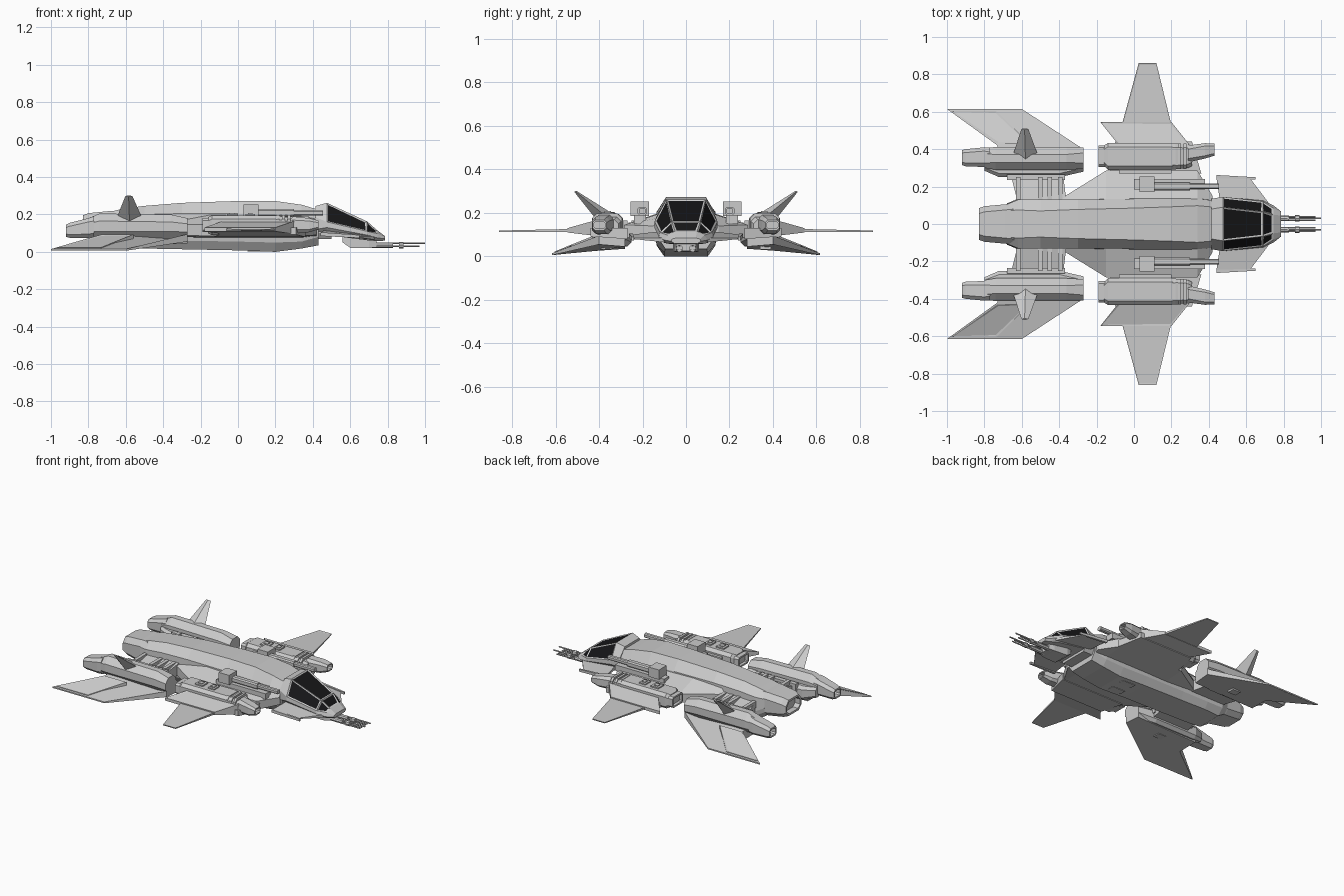
import bpy, bmesh, math
from mathutils import Matrix

glass = bpy.data.materials.new("dark_glass")
glass.diffuse_color = (0.008, 0.008, 0.009, 1)


def finish(name, bm, mirror):
    me = bpy.data.meshes.new(name)
    bm.to_mesh(me)
    bm.free()
    ob = bpy.data.objects.new(name, me)
    bpy.context.collection.objects.link(ob)
    if mirror:
        m = ob.modifiers.new("mirror", 'MIRROR')
        m.use_axis = (False, True, False)
        m.use_mirror_merge = False
    return ob


def loft(name, rings, mirror=True, hollow=None, windows=(), frame=0.012):
    """Skin a list of point rings; hollow=(rim, depth) sinks the first cap."""
    bm = bmesh.new()
    vs = [[bm.verts.new(p) for p in r] for r in rings]
    n = len(rings[0])
    grid = {}
    for i in range(len(vs) - 1):
        for j in range(n):
            k = (j + 1) % n
            grid[i, j] = bm.faces.new((vs[i][j], vs[i][k], vs[i + 1][k], vs[i + 1][j]))
    cap = bm.faces.new(vs[0])
    bm.faces.new(vs[-1])
    bmesh.ops.recalc_face_normals(bm, faces=bm.faces)
    if hollow:
        bmesh.ops.inset_individual(bm, faces=[cap], thickness=hollow[0])
        r = bmesh.ops.extrude_discrete_faces(bm, faces=[cap])
        bmesh.ops.translate(bm, verts=r['faces'][0].verts, vec=(hollow[1], 0, 0))
    if windows:
        panes = [grid[w] for w in windows]
        bmesh.ops.inset_individual(bm, faces=panes, thickness=frame, depth=-0.004)
        for f in panes:
            f.material_index = 1
    ob = finish(name, bm, mirror)
    if windows:
        ob.data.materials.append(None)
        ob.data.materials.append(glass)
    return ob


def sym(x, half):
    """Ring symmetric about y=0 from a half profile listed top to bottom."""
    return [(x, y, z) for y, z in half] + [(x, -y, z) for y, z in reversed(half)]


def cham(x, y0, y1, z0, z1, c=0.02):
    """Rectangle with cut corners at station x."""
    return [(x, y0 + c, z0), (x, y1 - c, z0), (x, y1, z0 + c), (x, y1, z1 - c),
            (x, y1 - c, z1), (x, y0 + c, z1), (x, y0, z1 - c), (x, y0, z0 + c)]


def slab(name, pts, panel=0):
    """Plate from (x, y, top, bottom) corners with an optional sunk top panel."""
    bm = bmesh.new()
    t = [bm.verts.new((x, y, a)) for x, y, a, b in pts]
    u = [bm.verts.new((x, y, b)) for x, y, a, b in pts]
    n = len(pts)
    top = bm.faces.new(t)
    bm.faces.new(u[::-1])
    for i in range(n):
        k = (i + 1) % n
        bm.faces.new((t[i], t[k], u[k], u[i]))
    bmesh.ops.recalc_face_normals(bm, faces=bm.faces)
    if panel:
        bmesh.ops.inset_individual(bm, faces=[top], thickness=panel, depth=-0.003)
    return finish(name, bm, True)


def box(name, x0, x1, y0, y1, z0, z1, mirror=True):
    bm = bmesh.new()
    bmesh.ops.create_cube(bm, size=1, matrix=Matrix.Translation(((x0 + x1) / 2, (y0 + y1) / 2, (z0 + z1) / 2))
                          @ Matrix.Diagonal((x1 - x0, y1 - y0, z1 - z0, 1)))
    return finish(name, bm, mirror)


def rod(name, x0, x1, y, z, r, sides=8):
    bm = bmesh.new()
    bmesh.ops.create_cone(bm, cap_ends=True, segments=sides, radius1=r, radius2=r, depth=x1 - x0,
                          matrix=Matrix.Translation(((x0 + x1) / 2, y, z)) @ Matrix.Rotation(math.pi / 2, 4, 'Y'))
    return finish(name, bm, True)


# main fuselage: x, top half width, top z, side half width, side z, keel z, bottom half width, bottom z
hull = [(-.68, .07, .215, .105, .18, .09, .08, .06), (-.62, .075, .23, .13, .19, .06, .09, .02),
        (-.5, .07, .246, .13, .20, .06, .10, .018), (-.3, .078, .262, .13, .205, .06, .10, .014),
        (0, .085, .272, .135, .205, .055, .10, .008), (.2, .092, .272, .135, .2, .05, .10, .0),
        (.34, .098, .252, .135, .19, .055, .10, .018), (.43, .09, .225, .125, .18, .08, .095, .035)]
loft("fuselage", [sym(x, [(a, za), (b, zb), (b + .005, zk + .03), (b, zk), (c, zc)])
                  for x, a, za, b, zb, zk, c, zc in hull], False)

# wide shoulders blending hull to the wings
loft("shoulder_hull", [sym(x, [(.11, zt), (w, zs), (w, zb + .01), (.11, zb)]) for x, w, zt, zs, zb in
                       [(-.40, .13, .19, .15, .08), (-.15, .285, .205, .145, .075),
                        (.34, .285, .20, .145, .075), (.42, .15, .18, .14, .08)]], False)

# tail engine
loft("tail_engine", [sym(x, [(w - .03, zt), (w, zt - .035), (w, zb + .03), (w - .03, zb)]) for x, w, zt, zb in
                     [(-.83, .085, .195, .085), (-.80, .095, .207, .075), (-.69, .105, .218, .06),
                      (-.64, .11, .22, .06)]], False, hollow=(.015, .04))

# cockpit and nose
loft("neck", [sym(x, [(.085, .22), (.12, .17), (.12, .10), (.1, .07)]) for x in (.40, .5)], False)
nose = [(.415, .08, .245, .135, .185, .135, .12, .10, .09), (.475, .09, .262, .145, .16, .145, .13, .11, .09),
        (.69, .066, .163, .12, .11, .125, .09, .10, .062), (.745, .05, .115, .085, .098, .10, .075, .08, .058),
        (.785, .045, .085, .065, .08, .068, .07, .055, .06)]
loft("cockpit", [sym(x, [(a, za), (b, zb), (c, zc), (d, zd)]) for x, a, za, b, zb, c, zc, d, zd in nose],
     False, windows=[(1, 0), (1, 6), (1, 7), (2, 0), (2, 6), (2, 7)])

# nose side plates
slab("nose_fin", [(.46, .12, .115, .09), (.44, .25, .10, .094), (.62, .245, .085, .08), (.73, .10, .085, .065)])
slab("nose_fin_tip", [(.44, .245, .105, .085), (.44, .262, .105, .085), (.65, .25, .09, .074), (.65, .238, .09, .074)])

# twin chin guns
loft("gun_mount", [sym(x, [(w, zt), (w, zb)]) for x, w, zt, zb in
                   [(.56, .05, .09, .05), (.60, .06, .09, .022), (.70, .055, .08, .02), (.74, .045, .07, .025)]], False)
rod("gun_body", .68, .83, .03, .036, .015)
rod("gun_collar", .86, .885, .03, .036, .017)
for i in range(3):
    a = math.radians(90 + 120 * i)
    rod("gun_barrel", .82, 1.0 - .03 * (i > 0), .03 + .011 * math.cos(a), .036 + .011 * math.sin(a), .0045, 6)

# shoulder cannons
box("cannon_housing", .03, .11, .17, .255, .185, .252)
box("cannon_base", .0, .38, .185, .24, .15, .19)
loft("cannon_shroud", [cham(x, .18, .222, .19, .228, .008) for x in (.11, .30)])
loft("cannon_barrel", [cham(x, .186, .216, .195, .222, .006) for x in (.29, .455)], hollow=None)

# mid engine pods
loft("mid_pod_exhaust", [cham(x, .305, .42, .105, .18, .012) for x in (-.19, -.155)], hollow=(.012, .02))
loft("mid_pod", [cham(-.16, .31, .42, .1, .185), cham(-.14, .29, .432, .09, .195), cham(.2, .29, .432, .09, .195),
                 cham(.29, .30, .425, .095, .18), cham(.31, .31, .42, .1, .17)])
loft("mid_pod_intake", [cham(.43, .365, .43, .12, .168, .012), cham(.38, .35, .432, .105, .18, .015),
                        cham(.29, .33, .42, .1, .19, .02)], hollow=(.008, -.03))
for x in (.205, .235, .265):
    loft("pod_rib", [cham(x + d, .295, .43, .09, .197, .02) for d in (0, .016)])
for x, s in ((-.03, .03), (.065, .025)):
    box("pod_hatch", x - s, x + s, .36 - .03, .36 + .03, .18, .203)
    box("pod_hatch_cap", x - s / 2, x + s / 2, .345, .375, .19, .208)
box("pod_side_rail", -.08, .20, .27, .295, .13, .165)

# mid wings
slab("mid_wing_root", [(-.08, .42, .165, .095), (-.18, .545, .13, .11), (.2, .545, .13, .11),
                       (.30, .42, .165, .095)], .012)
slab("mid_wing_under", [(-.13, .27, .13, .08), (-.1, .44, .13, .092), (.31, .44, .13, .092), (.36, .27, .13, .08)])
slab("mid_wing_tip", [(-.065, .53, .126, .112), (.025, .86, .119, .113), (.12, .86, .119, .113),
                      (.2, .53, .126, .112)], .01)

# rear engine pods
loft("rear_pod_nozzle", [cham(-.92, .315, .395, .08, .145, .015), cham(-.90, .308, .40, .075, .155, .018),
                         cham(-.80, .305, .41, .075, .18, .02), cham(-.77, .30, .41, .075, .19, .025)], hollow=(.012, .05))
loft("rear_pod", [cham(-.80, .30, .405, .08, .18, .03), cham(-.74, .29, .412, .07, .205, .04),
                  cham(-.36, .29, .412, .07, .2, .04), cham(-.27, .295, .41, .075, .18, .03)])
loft("rear_pod_ledge", [cham(-.80, .285, .33, .07, .14, .015), cham(-.72, .25, .33, .045, .14, .02),
                        cham(-.40, .25, .33, .045, .14, .02), cham(-.27, .28, .33, .06, .14, .02)])

# rear wings with raised panel
slab("rear_wing", [(-.27, .40, .095, .055), (-.27, .28, .09, .045), (-.74, .28, .09, .035), (-.73, .42, .09, .025),
                   (-1.0, .615, .015, .006), (-.6, .615, .015, .006)])
slab("rear_wing_panel", [(-.56, .43, .093, .07), (-.73, .43, .093, .07), (-.975, .605, .0225, .008),
                         (-.735, .605, .0225, .008)], .012)

# canted tail fins
loft("tail_fin", [[(-.655, .345, .165), (-.58, .335, .195), (-.505, .345, .165), (-.58, .405, .16)],
                  [(-.602, .508, .299), (-.585, .505, .302), (-.565, .508, .299), (-.585, .514, .297)]])

# rear pylons joining pods to the hull
slab("rear_pylon", [(-.62, .11, .16, .085), (-.66, .27, .13, .075), (-.38, .27, .13, .075), (-.36, .11, .17, .085)])
box("pylon_bar", -.68, -.37, .235, .265, .10, .155)
for x in (-.62, -.5, -.45, -.395):
    box("pylon_rib", x - .012, x + .012, .13, .25, .12, .165)

# underside hatches
box("keel_hatch", .05, .15, .03, .07, .001, .02)
box("wing_hatch", -.55, -.49, .34, .39, .032, .06)
